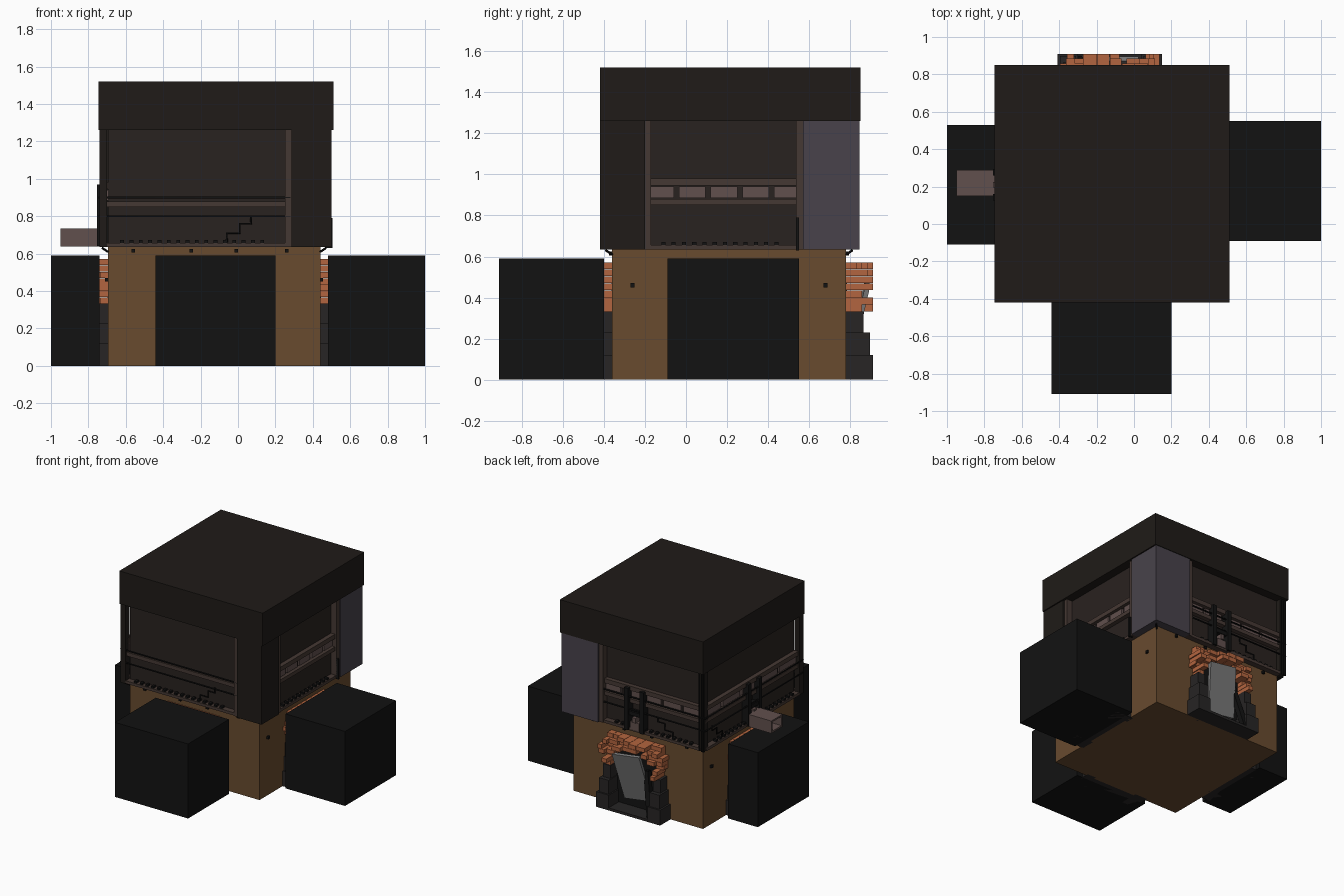
import bpy, bmesh, math, random
from mathutils import Vector, Matrix

if "Cube" in bpy.data.objects:
    bpy.data.objects.remove(bpy.data.objects["Cube"])
random.seed(4)

PAL = {"black": (.006, .006, .006), "dark": (.014, .011, .009), "wall": (.14, .07, .028),
       "glass": (.022, .016, .014), "trim": (.06, .04, .033), "lilac": (.065, .055, .07),
       "brick": (.45, .13, .05), "rock": (.02, .018, .018), "steel": (.2, .2, .2), "duct": (.12, .08, .075)}
MATS = {}
for k, c in PAL.items():
    MATS[k] = bpy.data.materials.new(k)
    MATS[k].diffuse_color = (*c, 1)


def build(name, boxes, mat, bevel=0):
    """One object from several axis-aligned (x0,x1,y0,y1,z0,z1) boxes."""
    bm = bmesh.new()
    for x0, x1, y0, y1, z0, z1 in boxes:
        m = Matrix.Translation(((x0 + x1) / 2, (y0 + y1) / 2, (z0 + z1) / 2)) @ \
            Matrix.Diagonal((abs(x1 - x0), abs(y1 - y0), abs(z1 - z0), 1))
        bmesh.ops.create_cube(bm, size=1, matrix=m)
    me = bpy.data.meshes.new(name)
    bm.to_mesh(me)
    bm.free()
    ob = bpy.data.objects.new(name, me)
    bpy.context.collection.objects.link(ob)
    me.materials.append(MATS[mat])
    return ob


# wall planes of the core; u runs along a wall, d is distance out from it
X0, X1, Y0, Y1 = -.695, .44, -.36, .78


def side(s, u0, u1, d0, d1, z0, z1):
    if s == "front":
        return (u0, u1, Y0 - d1, Y0 - d0, z0, z1)
    if s == "back":
        return (u0, u1, Y1 + d0, Y1 + d1, z0, z1)
    if s == "right":
        return (X1 + d0, X1 + d1, u0, u1, z0, z1)
    return (X0 - d1, X0 - d0, u0, u1, z0, z1)


def point(s, u, d, z):
    b = side(s, u, u, d, d, z, z)
    return Vector((b[0], b[2], b[4]))


def pipe(name, pts, r, mat="black"):
    cu = bpy.data.curves.new(name, "CURVE")
    cu.dimensions = "3D"
    cu.bevel_depth, cu.bevel_resolution, cu.use_fill_caps = r, 1, True
    sp = cu.splines.new("POLY")
    sp.points.add(len(pts) - 1)
    for p, q in zip(sp.points, pts):
        p.co = (*q, 1)
    ob = bpy.data.objects.new(name, cu)
    bpy.context.collection.objects.link(ob)
    cu.materials.append(MATS[mat])


# main masses
build("lower_walls", [(X0, X1, Y0, Y1, 0, .635)], "wall")
build("upper_glass", [(X0, X1, Y0, Y1, .635, 1.26)], "glass")
build("roof_block", [(-.745, .51, -.42, .85, 1.26, 1.52)], "dark")
build("front_tunnel", [(-.44, .20, -.91, -.40, 0, .59)], "black")
build("right_tunnel", [(.48, 1, -.09, .55, 0, .59)], "black")
build("left_tunnel", [(-1, -.74, -.11, .53, 0, .59)], "black")

# upper corner blocks
build("front_corner_block", [(.285, .50, -.42, -.20, .635, 1.26)], "dark")
build("rear_corner_block", [(.18, .50, .57, .845, .635, 1.26)], "lilac")
build("left_corner_posts", [(-.74, -.70, -.41, -.36, .635, 1.26), (-.73, -.69, .77, .82, .635, 1.26)], "dark")

# window spans per wall, frames, ledges and middle bars
SPAN = {"front": (-.71, .285), "right": (-.20, .57), "back": (-.70, .18), "left": (-.38, .80)}
for s, (a, b) in SPAN.items():
    bars = [side(s, a, b, 0, .045, .635, .657), side(s, a, b, 0, .035, .85, .88)]
    if s != "front":
        bars.append(side(s, a, b, 0, .035, .945, .98))
        n = 5
        w = (b - a) / n
        build(s + "_vent_panels", [side(s, a + w * i + .012, a + w * (i + 1) - .012, 0, .015, .885, .94)
                                   for i in range(n)], "duct")
    if s in ("front", "right", "back"):
        bars.append(side(s, b - .035, b, 0, .05, .635, 1.26))
    if s == "right":
        bars.append(side(s, a, a + .03, 0, .05, .635, 1.26))
    build(s + "_window_frame", bars, "trim")
    # row of small teeth on the sill
    build(s + "_sill_teeth", [side(s, a + .08 + i * .05, a + .10 + i * .05, .01, .04, .657, .672)
                              for i in range(int((b - a - .15) / .05))], "black")

# thin pipes wrapping the glazed left corners
for z in (.80, .90):
    pipe("wrap_pipe", [(.28, -.405, z), (-.742, -.405, z), (-.742, .82, z), (.18, .82, z)], .006)
for s, u in (("front", -.06), ("left", .58), ("back", -.45)):
    pipe(s + "_stepped_pipe", [point(s, u, .03, .66), point(s, u, .03, .71), point(s, u + .07, .03, .71),
                               point(s, u + .07, .03, .76), point(s, u + .13, .03, .76),
                               point(s, u + .13, .03, .80)], .006)
for i in range(3):
    pipe("corner_riser", [(-.735 + i * .02, .825, .635), (-.735 + i * .02, .825, 1.26)], .006)

# twin-post hoists on the back and left walls
for s, u in (("back", -.13), ("left", .21)):
    build(s + "_hoist_posts", [side(s, u - .085, u - .05, 0, .06, .64, .97),
                               side(s, u + .05, u + .085, 0, .06, .64, .97),
                               side(s, u - .05, u + .05, 0, .05, .76, .79)], "black")
    build(s + "_hoist_motor", [side(s, u - .04, u + .04, 0, .05, .65, .71),
                               side(s, u - .015, u + .015, 0, .06, .71, .75)], "duct")
build("right_pole", [side("right", .535, .55, .03, .065, .63, .79)], "black")

# hollow duct sticking out on the left
build("left_duct", [(-.95, -.69, .15, .29, .637, .65), (-.95, -.69, .15, .29, .722, .735),
                    (-.95, -.69, .15, .162, .65, .722), (-.95, -.69, .278, .29, .65, .722)], "duct")

# small wall lamps
for s, us, z in (("front", (-.56, -.25, -.01, .26), .615), ("back", (-.56, -.25, -.01, .26), .615),
                 ("right", (-.26, .68), .46), ("left", (-.26, .68), .46)):
    build(s + "_lamps", [side(s, u - .01, u + .01, 0, .015, z - .01, z + .01) for u in us], "black")

# slanted brackets at the wall corners below the overhang
for x, y, sx, sy in ((X0, Y0, -1, -1), (X1, Y0, 1, -1), (X0, Y1, -1, 1), (X1, Y1, 1, 1)):
    pipe("corner_bracket", [(x, y, .61), (x + sx * .03, y + sy * .03, .63)], .006)

# broken brick doorway on every wall: ragged arch, rock jambs, floor slab
ROW = .0343
for s, c in (("front", -.13), ("right", .21), ("back", -.13), ("left", .21)):
    deep = .13 if s in ("front", "back", "right") else .10
    bricks = []
    for r in range(7):
        z = .333 + r * ROW
        outer = .265 - .012 * abs(r - 3) + random.uniform(-.015, .015)
        inner = .19 - .05 * max(0, r - 2) if r < 5 else 0
        for sg in (-1, 1):
            u = inner
            while u < outer - .01:
                w = min(random.uniform(.05, .08), outer - u)
                d = deep * random.choice((.4, .6, .8, 1))
                lo, hi = sorted((c + sg * u, c + sg * (u + w)))
                bricks.append(side(s, lo + .001, hi - .001, -.02, d, z, z + ROW - .002))
                u += w
    build(s + "_broken_bricks", bricks, "brick")
    rocks = []
    for sg in (-1, 1):
        for z0, z1, a, b, d in ((0, .12, .17, .28, 1), (.12, .23, .18, .265, .9), (.23, .333, .185, .25, .65)):
            lo, hi = sorted((c + sg * a, c + sg * b))
            rocks.append(side(s, lo, hi, -.02, deep * d, z0, z1))
    rocks.append(side(s, c - .28, c + .28, 0, deep, 0, .02))
    build(s + "_rock_jambs", rocks, "rock")
    build(s + "_door_shadow", [side(s, c - .19, c + .19, 0, .004, .02, .47)], "black")

# loose door slab leaning outward in the rear opening
slab = build("leaning_slab", [(-.12, .12, -.012, .012, -.19, .19)], "steel")
slab.location = (-.12, .84, .28)
slab.rotation_euler = (math.radians(-13), math.radians(8), 0)
beam = build("fallen_beam", [(-.02, .02, -.02, .02, -.17, .17)], "black")
beam.location = (-.27, .85, .19)
beam.rotation_euler = (math.radians(10), math.radians(12), 0)

for m in bpy.data.materials:
    if m.users and not m.is_grease_pencil:
        m.use_nodes = True
        m.node_tree.nodes["Principled BSDF"].inputs["Base Color"].default_value = m.diffuse_color
